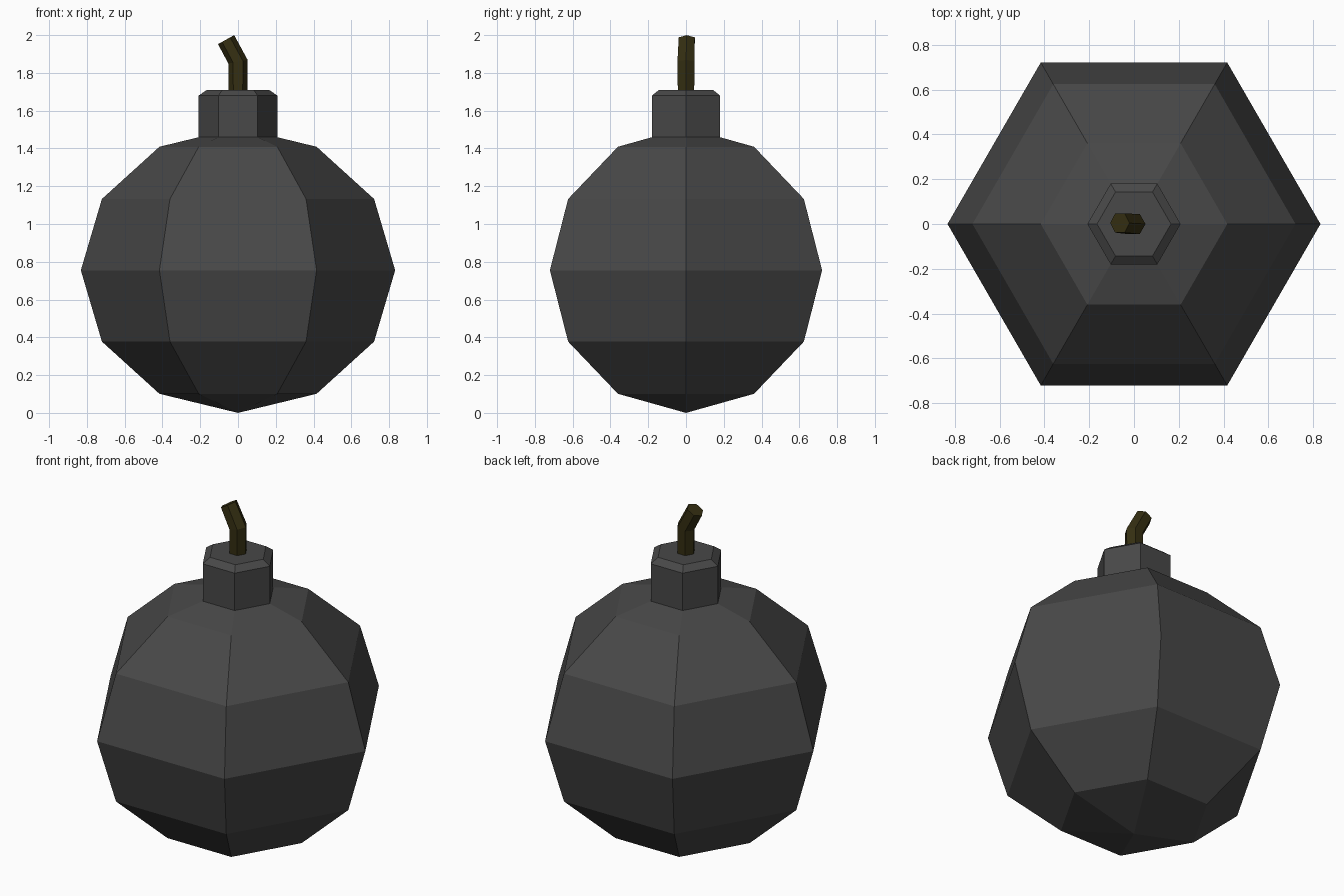
import bpy, bmesh
from math import sin, cos, pi
from mathutils import Vector

if "Cube" in bpy.data.objects:
    bpy.data.objects.remove(bpy.data.objects["Cube"])

SIDES = 6


def material(name, color):
    m = bpy.data.materials.new(name)
    m.diffuse_color = color
    m.use_nodes = True
    m.node_tree.nodes["Principled BSDF"].inputs["Base Color"].default_value = m.diffuse_color
    return m


def loft(name, rings, mat, cap_start=False, cap_end=False):
    """Skin hexagonal rings: (centre, x-axis direction, radius); radius 0 is a pole."""
    bm = bmesh.new()
    loops = []
    for centre, axis, r in rings:
        c, ax = Vector(centre), Vector(axis).normalized()
        if r == 0:
            loops.append([bm.verts.new(c)] * SIDES)
        else:
            loops.append([bm.verts.new(c + ax * r * cos(2 * pi * i / SIDES)
                                       + Vector((0, r * sin(2 * pi * i / SIDES), 0)))
                          for i in range(SIDES)])
    for a, b in zip(loops, loops[1:]):
        for i in range(SIDES):
            j = (i + 1) % SIDES
            bm.faces.new(list(dict.fromkeys((a[i], a[j], b[j], b[i]))))
    if cap_start:
        bm.faces.new(loops[0][::-1])
    if cap_end:
        bm.faces.new(loops[-1])
    bmesh.ops.recalc_face_normals(bm, faces=bm.faces[:])
    me = bpy.data.meshes.new(name)
    bm.to_mesh(me)
    bm.free()
    me.materials.append(mat)
    ob = bpy.data.objects.new(name, me)
    bpy.context.collection.objects.link(ob)
    return ob


iron = material("iron", (0.065, 0.065, 0.065, 1))
cord = material("cord", (0.035, 0.028, 0.006, 1))
X = (1, 0, 0)

# Body: six-sided faceted ball, slightly flattened
R, H = 0.832, 0.755
loft("body", [((0, 0, H - H * cos(pi * k / 6)), X, R * sin(pi * k / 6) if 0 < k < 6 else 0)
              for k in range(7)], iron)

# Neck: hexagonal collar with chamfered rim
loft("neck", [((0, 0, 1.455), X, 0.208), ((0, 0, 1.68), X, 0.208),
              ((0, 0, 1.71), X, 0.165)], iron, True, True)

# Fuse: hexagonal cord bent to one side
loft("fuse", [((0, 0, 1.70), X, 0.05), ((0, 0, 1.859), (0.1, 0, 0.018), 0.052),
              ((-0.063, 0.004, 1.976), (0.086, 0, 0.048), 0.049)], cord, True, True)
